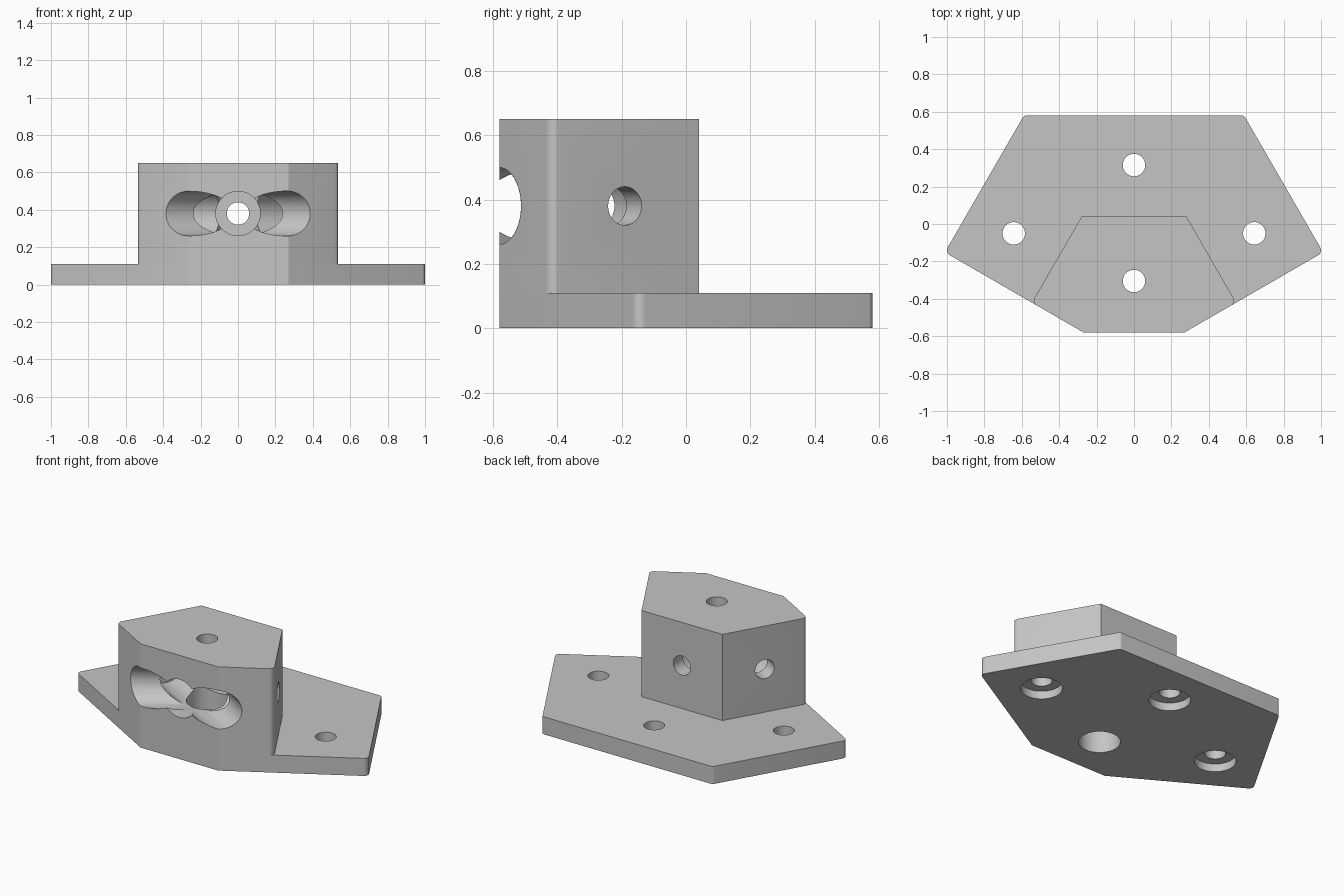
import bpy, bmesh, math
from mathutils import Vector

if "Cube" in bpy.data.objects:
    bpy.data.objects.remove(bpy.data.objects["Cube"])

grey = bpy.data.materials.new("light grey")
grey.diffuse_color = (0.56, 0.56, 0.56, 1)
grey.use_nodes = True
grey.node_tree.nodes["Principled BSDF"].inputs["Base Color"].default_value = grey.diffuse_color

S, C = 0.5, math.cos(math.radians(30))
FRONT = 0.637            # distance of the slanted front faces from the centre


def make_object(name, bm):
    bmesh.ops.recalc_face_normals(bm, faces=bm.faces)
    mesh = bpy.data.meshes.new(name)
    bm.to_mesh(mesh)
    bm.free()
    mesh.materials.append(grey)
    ob = bpy.data.objects.new(name, mesh)
    bpy.context.collection.objects.link(ob)
    return ob


def fillet(p, prev, nxt, r, n=6):
    """Round one corner of an outline with an arc of radius r."""
    p, a, b = Vector(p), Vector(prev), Vector(nxt)
    u, v = (a - p).normalized(), (b - p).normalized()
    half = u.angle(v) / 2
    c = p + (u + v).normalized() * r / math.sin(half)
    s = (p + u * r / math.tan(half) - c).normalized()
    e = (p + v * r / math.tan(half) - c).normalized()
    return [c + s.slerp(e, i / n) * r for i in range(n + 1)]


def prism(name, side, back, z0, z1, back_radius):
    """Mirrored outline: flat front, two slants, two sloped sides, flat back."""
    right = [((FRONT - C * 0.58) / S, -0.58, 0),
             (S * FRONT + C * side, -C * FRONT + S * side, 0),
             ((side - S * back) / C, back, 0)]
    left = [(-x, y, z) for x, y, z in reversed(right)]
    pts = right + left
    radii = [0, 0.03, back_radius, back_radius, 0.03, 0]
    outline = []
    for i, p in enumerate(pts):
        if radii[i]:
            outline += fillet(p, pts[i - 1], pts[(i + 1) % 6], radii[i])
        else:
            outline.append(Vector(p))
    bm = bmesh.new()
    low = [bm.verts.new((p.x, p.y, z0)) for p in outline]
    high = [bm.verts.new((p.x, p.y, z1)) for p in outline]
    bm.faces.new(low[::-1])
    bm.faces.new(high)
    for i in range(len(low)):
        bm.faces.new([low[i - 1], low[i], high[i], high[i - 1]])
    return make_object(name, bm)


def cutter(start, end, r, segments=48):
    a, b = Vector(start), Vector(end)
    bm = bmesh.new()
    bmesh.ops.create_cone(bm, cap_ends=True, segments=segments, radius1=r,
                          radius2=r, depth=(b - a).length)
    bm.transform((b - a).to_track_quat('Z', 'Y').to_matrix().to_4x4())
    bmesh.ops.translate(bm, verts=bm.verts, vec=(a + b) / 2)
    ob = make_object("hole_cutter", bm)
    ob.hide_render = True
    return ob


def cut(ob, cutters):
    bpy.context.view_layer.objects.active = ob
    for c in cutters:
        m = ob.modifiers.new("hole", 'BOOLEAN')
        m.operation, m.solver, m.object = 'DIFFERENCE', 'MANIFOLD', c
        bpy.ops.object.modifier_apply(modifier=m.name)


plate = prism("base_plate", 0.80, 0.58, 0.0, 0.11, 0.025)
block = prism("mounting_block", 0.2625, 0.04, 0.11, 0.65, 0)

BOLT, HEAD, WALL = 0.06, 0.119, 0.095

# Counterbored screw holes in the plate
plate_cuts = []
for x, y in [(0, 0.315), (-0.643, -0.05), (0.643, -0.05)]:
    plate_cuts += [cutter((x, y, -0.1), (x, y, 0.2), BOLT),
                   cutter((x, y, -0.1), (x, y, 0.05), HEAD)]

# Upright bore through plate and block
upright = cutter((0, -0.305, -0.1), (0, -0.305, 0.65 - WALL), HEAD)
plate_cuts.append(upright)
block_cuts = [upright, cutter((0, -0.305, 0.4), (0, -0.305, 0.8), BOLT)]

# Three level bores, square to the back and both sloped sides; the radii and
# segment counts differ a little so the crossing walls never coincide
Z = 0.38
for origin, d, r, n in [((0, 0.04, Z), (0, 1, 0), 0.1186, 50),
                        ((0.413, -0.19, Z), (C, S, 0), 0.1193, 52),
                        ((-0.413, -0.19, Z), (-C, S, 0), 0.1199, 54)]:
    o, d = Vector(origin), Vector(d)
    block_cuts += [cutter(o - d * 1.2, o - d * WALL, r, n),
                   cutter(o - d * 0.3, o + d * 0.1, BOLT)]

cut(plate, plate_cuts)
cut(block, block_cuts)
for c in set(plate_cuts + block_cuts):
    bpy.data.objects.remove(c)

for ob in (plate, block):
    bpy.ops.object.select_all(action='DESELECT')
    ob.select_set(True)
    bpy.context.view_layer.objects.active = ob
    bpy.ops.object.shade_smooth_by_angle(angle=math.radians(25))
